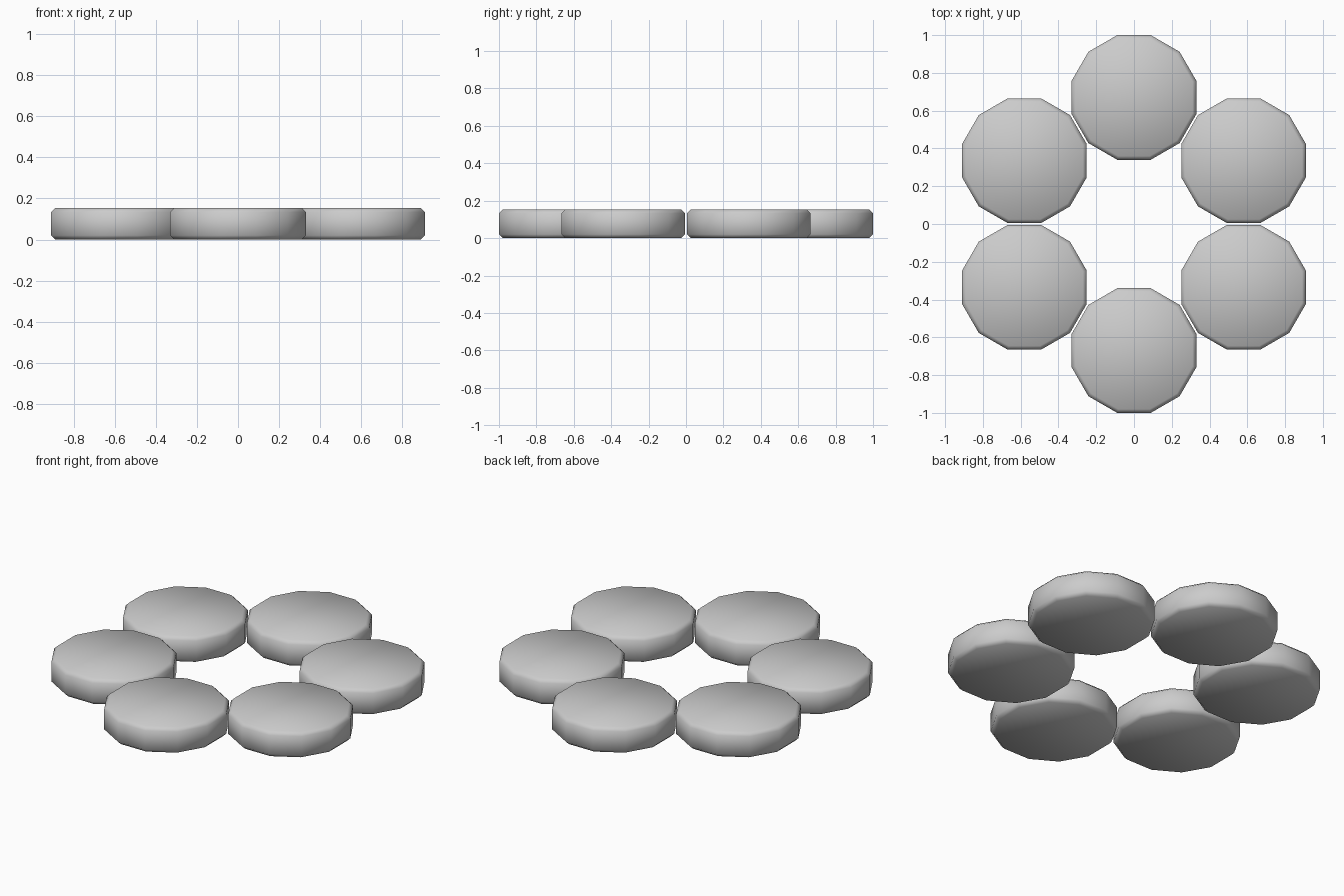
import bpy, bmesh, math
from mathutils import Matrix

if "Cube" in bpy.data.objects:
    bpy.data.objects.remove(bpy.data.objects["Cube"])

RING, SIDES, APOTHEM, HEIGHT, BEVEL = 0.67, 12, 0.33, 0.153, 0.02
RADIUS = APOTHEM / math.cos(math.pi / SIDES)

# twelve-sided disc with chamfered rims, base on z = 0
bm = bmesh.new()
bmesh.ops.create_cone(bm, cap_ends=True, segments=SIDES, radius1=RADIUS, radius2=RADIUS,
                      depth=HEIGHT, matrix=Matrix.Translation((0, 0, HEIGHT / 2)))
# turn so that flat sides face the axes
has_corner_on_axis = any(abs(v.co.x) < 1e-4 for v in bm.verts)
if has_corner_on_axis:
    bmesh.ops.rotate(bm, verts=bm.verts, matrix=Matrix.Rotation(math.pi / SIDES, 3, 'Z'))
rims = [e for e in bm.edges if abs(e.verts[0].co.z - e.verts[1].co.z) < 1e-4]
bmesh.ops.bevel(bm, geom=rims, offset=BEVEL, segments=1, affect='EDGES')
for f in bm.faces:
    f.smooth = True
mesh = bpy.data.meshes.new("disc")
bm.to_mesh(mesh)
bm.free()

# ring of six discs
for i in range(6):
    a = math.radians(90 + 60 * i)
    disc = bpy.data.objects.new(f"disc_{i + 1}", mesh)
    disc.location = (RING * math.cos(a), RING * math.sin(a), 0)
    bpy.context.collection.objects.link(disc)
